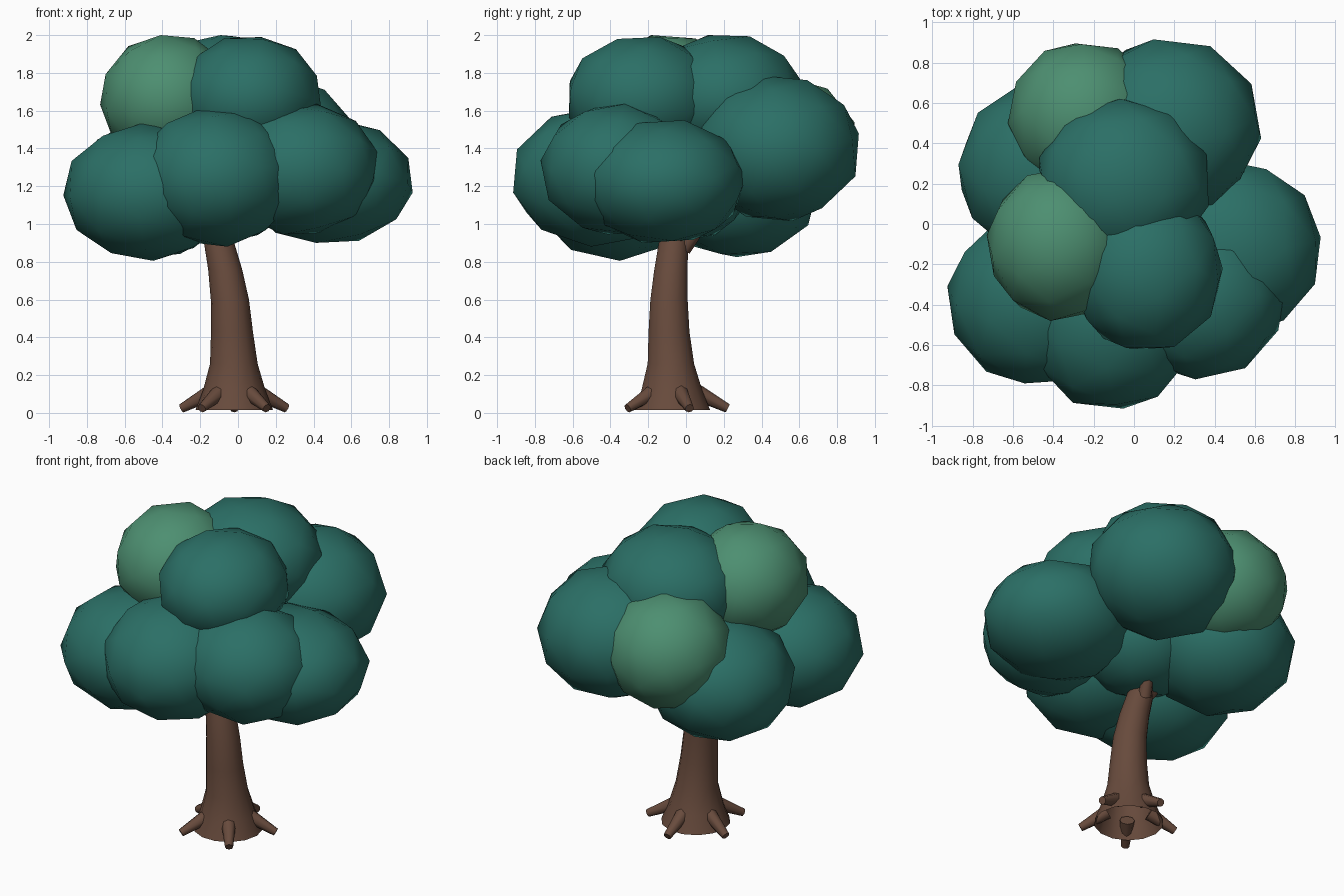
import bpy, bmesh, math, random
from mathutils import Vector, Euler

if "Cube" in bpy.data.objects:
    bpy.data.objects.remove(bpy.data.objects["Cube"])

random.seed(4)


def material(name, rgb):
    m = bpy.data.materials.new(name)
    m.diffuse_color = (*rgb, 1)
    m.use_nodes = True
    m.node_tree.nodes["Principled BSDF"].inputs["Base Color"].default_value = m.diffuse_color
    return m


DARK = material("dark_green", (0.024, 0.160, 0.133))
LIGHT = material("light_green", (0.074, 0.275, 0.165))
BROWN = material("bark_brown", (0.138, 0.070, 0.046))


def finish(bm, name, mat, sharp=None):
    bmesh.ops.recalc_face_normals(bm, faces=bm.faces)
    me = bpy.data.meshes.new(name)
    bm.to_mesh(me)
    bm.free()
    me.materials.append(mat)
    ob = bpy.data.objects.new(name, me)
    bpy.context.collection.objects.link(ob)
    bpy.ops.object.select_all(action='DESELECT')
    ob.select_set(True)
    bpy.context.view_layer.objects.active = ob
    if sharp:
        bpy.ops.object.shade_smooth_by_angle(angle=math.radians(sharp))
    else:
        bpy.ops.object.shade_smooth()
    return ob


def clump(name, centre, radii, mat):
    """Low-poly leaf ball, turned at random, fitted to its half sizes."""
    bm = bmesh.new()
    bmesh.ops.create_icosphere(bm, subdivisions=2, radius=1)
    turn = Euler([random.uniform(0, 6.28) for _ in range(3)]).to_matrix()
    for v in bm.verts:
        v.co = turn @ v.co
    for i in range(3):
        top = max(v.co[i] for v in bm.verts)
        for v in bm.verts:
            v.co[i] = v.co[i] / top * radii[i] + centre[i]
    finish(bm, name, mat)


def tube(name, rings, sides, mat, sharp=50, bottom=True):
    """Skin round rings given as (centre, radius, axis)."""
    bm = bmesh.new()
    loops = []
    for c, r, axis in rings:
        q = Vector(axis).to_track_quat('Z', 'Y')
        loops.append([bm.verts.new(Vector(c) + q @ Vector(
            (r * math.cos(2 * math.pi * k / sides), r * math.sin(2 * math.pi * k / sides), 0)))
            for k in range(sides)])
    for a, b in zip(loops, loops[1:]):
        for k in range(sides):
            n = (k + 1) % sides
            bm.faces.new((a[k], a[n], b[n], b[k]))
    if bottom:
        bm.faces.new(loops[0])
    bm.faces.new(loops[-1])
    return finish(bm, name, mat, sharp)


# Trunk: flared base open underneath, gentle lean
UP = (0, 0, 1)
trunk = [(-0.02, -0.072, 0.015, 0.205), (-0.02, -0.075, 0.12, 0.165), (-0.022, -0.08, 0.26, 0.126),
         (-0.032, -0.09, 0.43, 0.111), (-0.043, -0.090, 0.60, 0.101),
         (-0.068, -0.080, 0.76, 0.090), (-0.100, -0.066, 0.90, 0.080), (-0.11, -0.06, 0.95, 0.076)]
tube("trunk", [((x, y, z), r, UP) for x, y, z, r in trunk], 14, BROWN, bottom=False)

# Five roots evenly round the base, one pointing straight back
for i in range(5):
    a = math.radians(90 + 72 * i)
    d = Vector((math.cos(a), math.sin(a), 0))
    base = Vector((-0.02, -0.072, 0))
    p, q = base + d * 0.13 + Vector((0, 0, 0.108)), base + d * 0.293 + Vector((0, 0, 0.024))
    tube(f"root_{i + 1}", [(p, 0.044, q - p), (q, 0.024, q - p)], 8, BROWN)

# Short branches reaching into the leaves
for i, (start, tip) in enumerate([((-0.09, -0.01, 0.87), (-0.04, 0.10, 1.02)),
                                  ((-0.13, -0.05, 0.90), (-0.25, 0.0, 1.06))]):
    axis = Vector(tip) - Vector(start)
    tube(f"branch_{i + 1}", [(start, 0.042, axis), (tip, 0.03, axis)], 8, BROWN)

# Leaf clumps: lower ring, upper ones, then the core
clumps = [
    ("front_left_leaves", (-0.475, -0.37, 1.17), (0.45, 0.42, 0.365), DARK),
    ("front_leaves", (-0.115, -0.47, 1.25), (0.43, 0.445, 0.37), DARK),
    ("front_right_leaves", (0.33, -0.37, 1.29), (0.41, 0.40, 0.345), DARK),
    ("right_leaves", (0.475, -0.12, 1.225), (0.45, 0.44, 0.325), DARK),
    ("back_right_leaves", (0.175, 0.48, 1.40), (0.455, 0.435, 0.385), DARK),
    ("back_left_leaves", (-0.44, 0.27, 1.19), (0.43, 0.43, 0.365), DARK),
    ("back_light_leaves", (-0.25, 0.53, 1.42), (0.375, 0.365, 0.36), LIGHT),
    ("top_left_light_leaves", (-0.37, -0.10, 1.66), (0.36, 0.38, 0.34), LIGHT),
    ("top_front_leaves", (0.06, -0.23, 1.67), (0.38, 0.39, 0.32), DARK),
    ("top_back_leaves", (-0.05, 0.21, 1.67), (0.42, 0.41, 0.33), DARK),
    ("core_leaves", (-0.06, -0.02, 1.24), (0.38, 0.36, 0.34), DARK),
]
for c in clumps:
    clump(*c)
